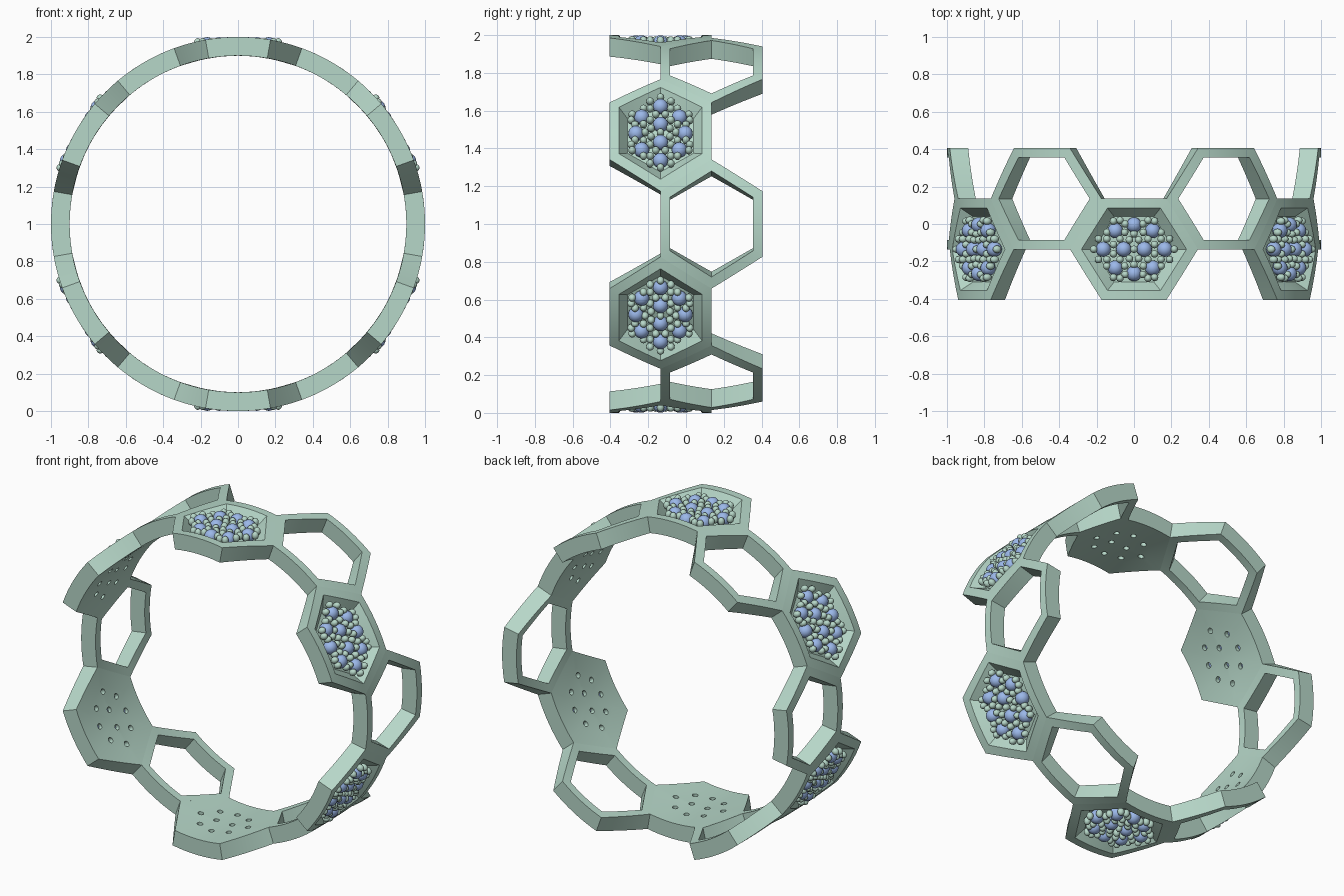
import bpy, bmesh
from math import radians, sin, cos, pi
from mathutils import Matrix, Vector

if "Cube" in bpy.data.objects:
    bpy.data.objects.remove(bpy.data.objects["Cube"])

R_OUT, R_IN, FLOOR = 1.0, 0.9, 0.94
HALF_Y = 0.27          # half width of a hexagon along the ring axis
SEG = 8                # subdivisions per hexagon edge, to follow the curve


def material(name, color):
    m = bpy.data.materials.new(name)
    m.diffuse_color = color
    m.use_nodes = True
    m.node_tree.nodes["Principled BSDF"].inputs["Base Color"].default_value = m.diffuse_color
    return m


green = material("green", (0.47, 0.68, 0.58, 1))
blue = material("blue", (0.33, 0.48, 0.82, 1))

# Hexagon outline in (angle, y) space
corners = [(20, 0), (10, HALF_Y), (-10, HALF_Y), (-20, 0), (-10, -HALF_Y), (10, -HALF_Y)]
outline = []
for (a0, y0), (a1, y1) in zip(corners, corners[1:] + corners[:1]):
    for i in range(SEG):
        f = i / SEG
        outline.append((radians(a0 + (a1 - a0) * f), y0 + (y1 - y0) * f))


def finish(bm, name, mat):
    bmesh.ops.remove_doubles(bm, verts=bm.verts, dist=1e-5)
    bmesh.ops.recalc_face_normals(bm, faces=bm.faces)
    me = bpy.data.meshes.new(name)
    bm.to_mesh(me)
    bm.free()
    me.materials.append(mat)
    ob = bpy.data.objects.new(name, me)
    bpy.context.collection.objects.link(ob)
    return ob


def curved_hexagon(name, rings, y_mid, closed):
    """Loft scaled hexagon outlines (scale, radius) wrapped on the ring."""
    bm = bmesh.new()
    loops = [[bm.verts.new((r * sin(a * s), y_mid + y * s, r * cos(a * s)))
              for a, y in outline] for s, r in rings]
    pairs = list(zip(loops, loops[1:]))
    if closed:
        pairs.append((loops[-1], loops[0]))
    n = len(outline)
    for p, q in pairs:
        for i in range(n):
            j = (i + 1) % n
            bm.faces.new((p[i], p[j], q[j], q[i]))
    return finish(bm, name, green)


def smooth(ob):
    bpy.ops.object.select_all(action='DESELECT')
    ob.select_set(True)
    bpy.context.view_layer.objects.active = ob
    bpy.ops.object.shade_smooth_by_angle(angle=radians(25))


def around_ring(ob, start):
    """Place six copies about the ring axis."""
    for k in range(6):
        o = ob if k == 0 else ob.copy()
        if k:
            bpy.context.collection.objects.link(o)
        o.location = (0, 0, 1)
        o.rotation_euler = (0, radians(start + 60 * k), 0)


def spheres(name, points, radius, height, mat, stretch=1.0):
    bm = bmesh.new()
    for x, y in points:
        m = Matrix.Translation((x, y - HALF_Y / 2, height)) @ Matrix.Diagonal((1, 1, stretch, 1))
        bmesh.ops.create_uvsphere(bm, u_segments=16, v_segments=10, radius=radius, matrix=m)
    return finish(bm, name, mat)


def mirrored(points):
    return sorted({(sx * x, sy * y) for x, y in points for sx in (1, -1) for sy in (1, -1)})


# Open hexagonal links
frame = curved_hexagon("open_link", [(1, R_IN), (1, R_OUT), (0.815, R_OUT), (0.815, R_IN)],
                       HALF_Y / 2, True)
smooth(frame)
around_ring(frame, 30)

# Solid hexagonal links with a tapered pocket
panel = curved_hexagon("setting_link",
                       [(0, R_IN), (0.33, R_IN), (0.66, R_IN), (1, R_IN), (1, R_OUT),
                        (0.815, R_OUT), (0.65, FLOOR), (0.33, FLOOR), (0, FLOOR)],
                       -HALF_Y / 2, False)

# Small holes behind each stone
stone_points = mirrored([(0, 0.13), (0.1, 0.1), (0.055, 0), (0.165, 0)])
bm = bmesh.new()
for x, y in stone_points:
    bmesh.ops.create_cone(bm, cap_ends=True, segments=16, radius1=0.017, radius2=0.017,
                          depth=0.3, matrix=Matrix.Translation((x, y - HALF_Y / 2, 0.92)))
cutter = finish(bm, "hole_cutter", green)
cutter.hide_render = True
mod = panel.modifiers.new("holes", 'BOOLEAN')
mod.object = cutter
mod.operation = 'DIFFERENCE'
mod.solver = 'EXACT'
dg = bpy.context.evaluated_depsgraph_get()
cut_mesh = bpy.data.meshes.new_from_object(panel.evaluated_get(dg))
panel.modifiers.clear()
panel.data = cut_mesh
bpy.data.objects.remove(cutter)
smooth(panel)
around_ring(panel, 0)

# Blue stones
stones = spheres("blue_stones", stone_points, 0.041, 0.958, blue)
smooth(stones)
around_ring(stones, 0)

# Green beads holding the stones
bead_points = mirrored([(0, 0), (0.215, 0), (0.11, 0.025), (0.19, 0.055), (0.145, 0.055),
                        (0.075, 0.055), (0.025, 0.05), (0, 0.082), (0.05, 0.09),
                        (0.047, 0.135), (0.145, 0.09), (0.075, 0.155), (0.11, 0.15)])
beads = spheres("bead_prongs", bead_points, 0.02, 0.97, green, 1.2)
smooth(beads)
around_ring(beads, 0)
